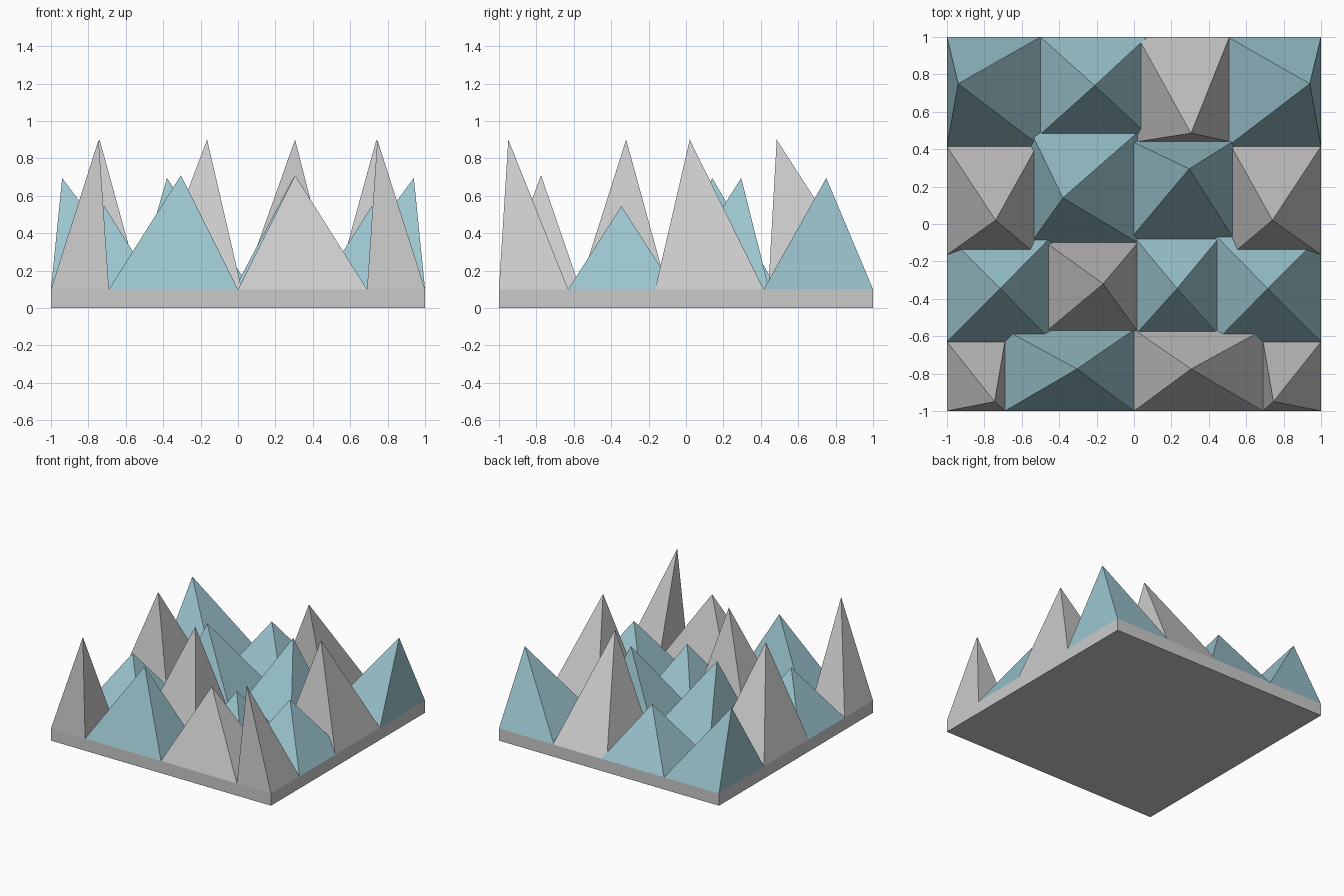
import bpy, bmesh

if "Cube" in bpy.data.objects:
    bpy.data.objects.remove(bpy.data.objects["Cube"])

BASE_H = 0.10

teal = bpy.data.materials.new("teal")
teal.diffuse_color = (0.33, 0.56, 0.62, 1)
teal.use_nodes = True
teal.node_tree.nodes["Principled BSDF"].inputs["Base Color"].default_value = teal.diffuse_color


def make_object(name, bm, mat=None):
    bmesh.ops.recalc_face_normals(bm, faces=bm.faces[:])
    mesh = bpy.data.meshes.new(name)
    bm.to_mesh(mesh)
    bm.free()
    if mat:
        mesh.materials.append(mat)
    ob = bpy.data.objects.new(name, mesh)
    bpy.context.collection.objects.link(ob)
    return ob


def spike(name, x0, x1, y0, y1, apex, mat=None):
    """Four-sided pyramid on a rectangle, with a freely placed tip."""
    bm = bmesh.new()
    base = [bm.verts.new((x, y, BASE_H))
            for x, y in ((x0, y0), (x1, y0), (x1, y1), (x0, y1))]
    tip = bm.verts.new(apex)
    bm.faces.new(base[::-1])
    for i in range(4):
        bm.faces.new((base[i], base[(i + 1) % 4], tip))
    return make_object(name, bm, mat)


def spike_pair(name, x0, x1, y0, y1, apex, mat=None):
    """Spike on the right edge plus its mirror on the left edge."""
    spike(name + "_right", x0, x1, y0, y1, apex, mat)
    spike(name + "_left", -x1, -x0, y0, y1, (-apex[0], apex[1], apex[2]), mat)


# base slab
bm = bmesh.new()
bmesh.ops.create_cube(bm, size=1)
bmesh.ops.scale(bm, vec=(2, 2, BASE_H), verts=bm.verts)
bmesh.ops.translate(bm, vec=(0, 0, BASE_H / 2), verts=bm.verts)
make_object("base_slab", bm)

# mirrored spikes along the left and right edges, back to front
spike_pair("back_corner_spike", 0.50, 1, 0.415, 1, (0.94, 0.75, 0.695), teal)
spike_pair("side_tall_spike", 0.52, 1, -0.165, 0.415, (0.74, 0.02, 0.9))
spike_pair("side_low_spike", 0.435, 1, -0.63, -0.06, (0.715, -0.345, 0.545), teal)
spike_pair("front_corner_spike", 0.69, 1, -1, -0.63, (0.745, -0.95, 0.9))

# front row
spike("front_spike_left", -0.69, 0, -1, -0.565, (-0.305, -0.775, 0.71), teal)
spike("front_spike_right", 0, 0.69, -1, -0.565, (0.305, -0.775, 0.71))

# inner spikes
spike("inner_tall_spike", -0.47, 0.02, -0.575, -0.10, (-0.165, -0.32, 0.9))
spike("inner_low_spike", 0.01, 0.45, -0.59, -0.08, (0.23, -0.345, 0.485), teal)
spike("middle_spike_left", -0.55, 0.02, -0.10, 0.49, (-0.38, 0.14, 0.695), teal)
spike("middle_spike_right", -0.02, 0.535, -0.08, 0.445, (0.295, 0.295, 0.695), teal)

# back row
spike("back_low_spike", -0.50, 0.07, 0.48, 1, (-0.21, 0.74, 0.525), teal)
spike("back_tall_spike", 0.02, 0.51, 0.44, 1, (0.305, 0.485, 0.9))
